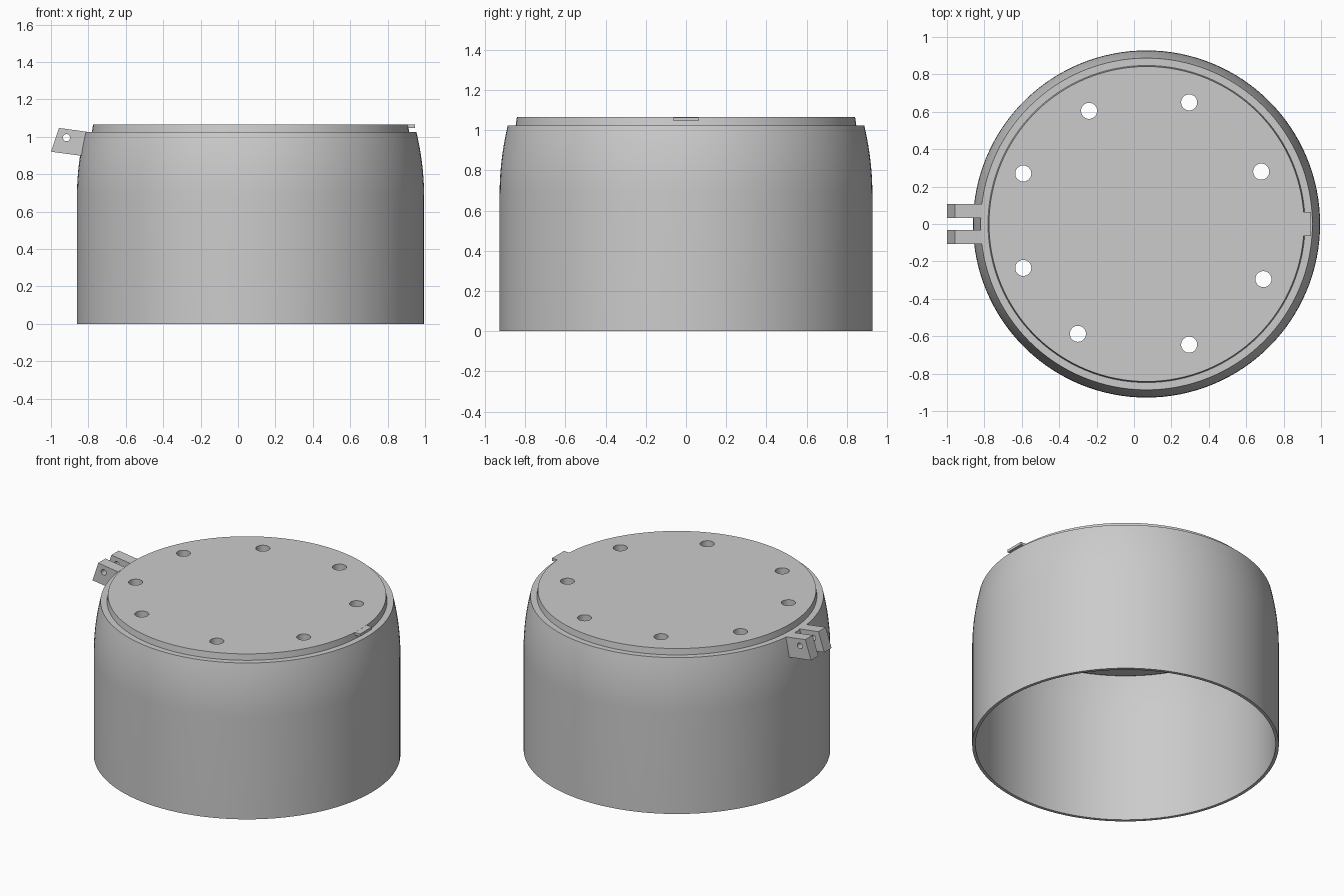
import bpy, bmesh, math
from mathutils import Matrix, Vector

if "Cube" in bpy.data.objects:
    bpy.data.objects.remove(bpy.data.objects["Cube"], do_unlink=True)

CX = 0.067          # axis of the round housing
SEG = 128

grey = bpy.data.materials.new("plain grey")
grey.use_nodes = True
grey.diffuse_color = (0.6, 0.6, 0.6, 1)
bsdf = next(n for n in grey.node_tree.nodes if n.type == 'BSDF_PRINCIPLED')
bsdf.inputs["Base Color"].default_value = (0.6, 0.6, 0.6, 1)


def make(name, bm):
    bmesh.ops.recalc_face_normals(bm, faces=bm.faces)
    me = bpy.data.meshes.new(name)
    bm.to_mesh(me)
    bm.free()
    me.materials.append(grey)
    ob = bpy.data.objects.new(name, me)
    bpy.context.collection.objects.link(ob)
    return ob


def revolve(name, profile):
    """Turn a closed (radius, height) outline around the housing axis."""
    bm = bmesh.new()
    vs = [bm.verts.new((CX + r, 0, z)) for r, z in profile]
    es = [bm.edges.new((a, b)) for a, b in zip(vs, vs[1:] + vs[:1])]
    bmesh.ops.spin(bm, geom=vs + es, cent=(CX, 0, 0), axis=(0, 0, 1),
                   angle=math.tau, steps=SEG)
    bmesh.ops.remove_doubles(bm, verts=bm.verts, dist=1e-5)
    return make(name, bm)


def extrude_xz(name, points, y0, y1):
    """Extrude a side outline across y."""
    bm = bmesh.new()
    face = bm.faces.new([bm.verts.new((x, y0, z)) for x, z in points])
    new = bmesh.ops.extrude_face_region(bm, geom=[face])["geom"]
    bmesh.ops.translate(bm, vec=(0, y1 - y0, 0),
                        verts=[v for v in new if isinstance(v, bmesh.types.BMVert)])
    return make(name, bm)


def add_cylinder(bm, r1, r2, depth, centre, rot=Matrix(), segments=32):
    bmesh.ops.create_cone(bm, cap_ends=True, segments=segments, radius1=r1, radius2=r2,
                          depth=depth, matrix=Matrix.Translation(Vector(centre)) @ rot)


def cut(ob, cutter):
    mod = ob.modifiers.new("holes", 'BOOLEAN')
    mod.operation, mod.solver, mod.object = 'DIFFERENCE', 'EXACT', cutter
    bpy.context.view_layer.objects.active = ob
    bpy.ops.object.modifier_apply(modifier=mod.name)


# Hollow housing: straight wall, bulging shoulder, flat rim
def shoulder(r, drop, z_top, n=10):
    return [(r - drop * (i / n) ** 2, 0.68 + (z_top - 0.68) * i / n) for i in range(n + 1)]

outer = [(0.928, 0)] + shoulder(0.928, 0.041, 1.025)
inner = [(0.908, 0)] + shoulder(0.908, 0.035, 0.985)
housing = revolve("housing", outer + [(0.83, 1.025), (0.83, 0.985)] + inner[::-1])

# Lid disc with a slightly tapered edge
bm = bmesh.new()
add_cylinder(bm, 0.855, 0.842, 0.09, (CX, 0, 1.02), segments=SEG)
lid = make("lid", bm)

# Screw holes through the lid
HOLES = [(-0.24, 0.605), (0.295, 0.65), (0.68, 0.28), (0.692, -0.295),
         (0.295, -0.645), (-0.30, -0.587), (-0.592, -0.235), (-0.592, 0.27)]
bm = bmesh.new()
for x, y in HOLES:
    add_cylinder(bm, 0.043, 0.043, 0.4, (x, y, 1.02))
screw_cutter = make("screw_hole_cutter", bm)
cut(lid, screw_cutter)

# Finger tab on the lid edge, opposite the hinge
tab = extrude_xz("lid_tab", [(0.9, 1.047), (0.946, 1.047), (0.946, 1.0645), (0.9, 1.0645)],
                 -0.063, 0.063)

# Two hinge lugs with a pin hole
bm = bmesh.new()
add_cylinder(bm, 0.019, 0.019, 0.5, (-0.917, 0, 0.995), Matrix.Rotation(math.pi / 2, 4, 'X'))
pin_cutter = make("pin_hole_cutter", bm)
LUG = [(-1.0, 0.92), (-0.957, 1.047), (-0.81, 1.027), (-0.828, 0.897)]
lugs = []
for side, s in (("left", 1), ("right", -1)):
    lug = extrude_xz("hinge_lug_back" if s > 0 else "hinge_lug_front", LUG, s * 0.031, s * 0.108)
    cut(lug, pin_cutter)
    lugs.append(lug)

for helper in (screw_cutter, pin_cutter):
    bpy.data.objects.remove(helper, do_unlink=True)

# Smooth the round walls and keep the edges crisp
bpy.ops.object.select_all(action='DESELECT')
for ob in [housing, lid, tab] + lugs:
    ob.select_set(True)
bpy.context.view_layer.objects.active = housing
bpy.ops.object.shade_smooth_by_angle(angle=math.radians(30))
